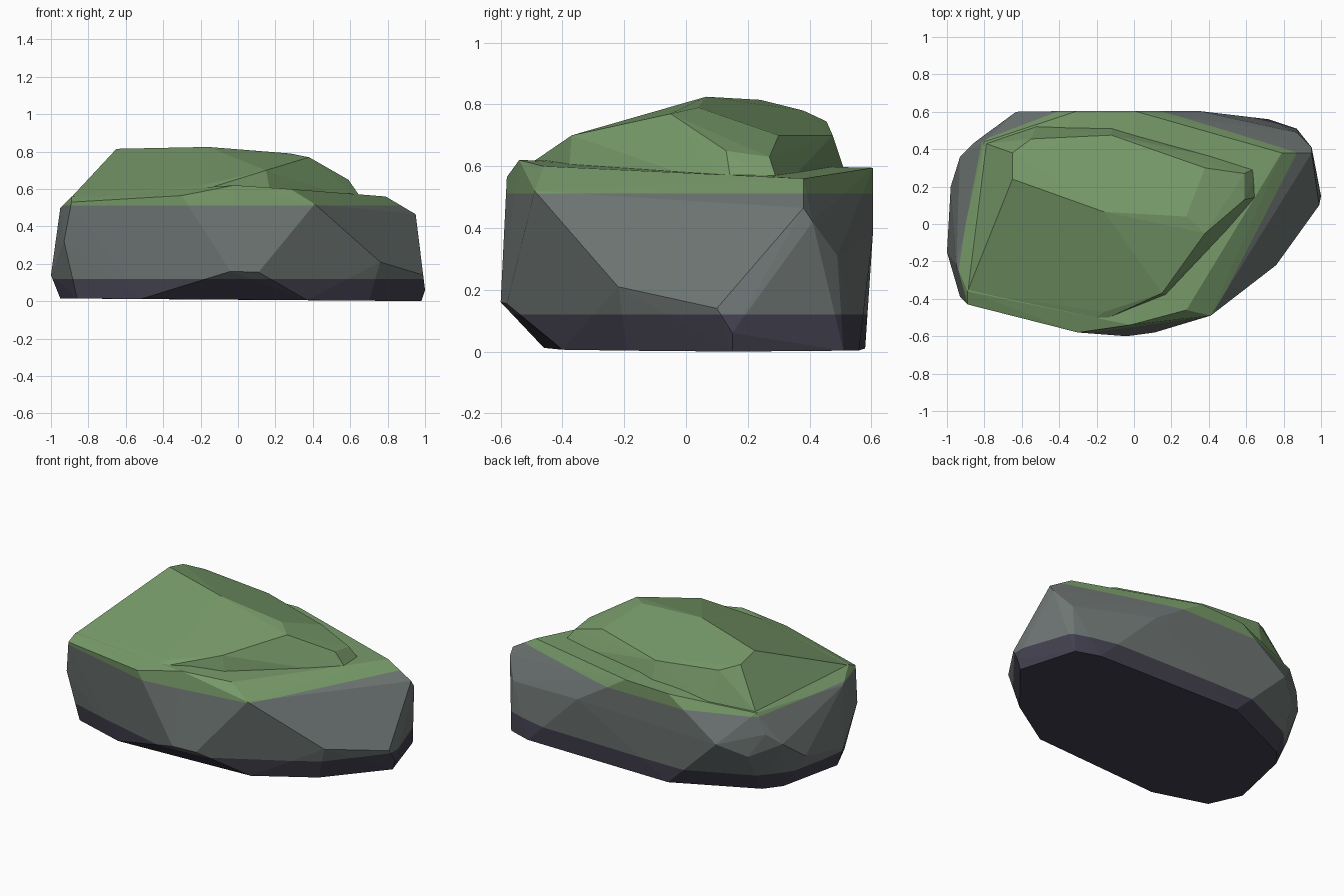
import bpy, bmesh, math

if "Cube" in bpy.data.objects:
    bpy.data.objects.remove(bpy.data.objects["Cube"])

MOSS_LINE, BASE_LINE = 0.512, 0.12


def hull(name, points):
    """Faceted convex stone through a few corner points."""
    bm = bmesh.new()
    for p in points:
        bm.verts.new(p)
    out = bmesh.ops.convex_hull(bm, input=bm.verts)
    loose = {g for g in out["geom_interior"] + out["geom_unused"]
             if isinstance(g, bmesh.types.BMVert)}
    bmesh.ops.delete(bm, geom=list(loose), context="VERTS")
    bmesh.ops.recalc_face_normals(bm, faces=bm.faces)
    me = bpy.data.meshes.new(name)
    bm.to_mesh(me)
    bm.free()
    ob = bpy.data.objects.new(name, me)
    bpy.context.collection.objects.link(ob)
    return ob


def material(name, rgb):
    m = bpy.data.materials.new(name)
    m.diffuse_color = (*rgb, 1)
    m.use_nodes = True
    m.node_tree.nodes["Principled BSDF"].inputs["Base Color"].default_value = m.diffuse_color
    return m


# Main boulder: ground outline, widest corners, ledge corners
boulder = hull("boulder", [
    (-.95, -.16, .015), (-.86, -.36, .015), (-.52, -.46, .012), (.37, -.40, .006),
    (.70, -.19, .003), (.98, .15, 0), (.87, .51, .003), (.72, .56, .004),
    (-.28, .58, .01), (-.78, .35, .014), (-.86, .25, .015),
    (-.04, -.60, .16), (.11, -.58, .155), (.76, -.22, .21), (.99, .10, .14),
    (1.0, .15, .06), (.95, .38, .465), (.95, .41, .42), (.87, .49, .31),
    (.34, .605, .38), (-.63, .60, .35), (-.78, .49, .27), (-.86, .43, .41),
    (-.93, .36, .34), (-.98, .20, .22), (-1.0, -.15, .14), (-.93, -.39, .32),
    (-.95, -.22, .50), (-.89, -.43, .53), (-.89, -.36, .56), (-.30, -.58, .565),
    (-.02, -.54, .62), (.28, -.46, .60), (.41, -.49, .52), (.79, .38, .56),
    (0, .605, .595), (-.30, .605, .585), (-.80, .44, .535)])

# Raised crown with a steep step down to the ledge
crown = hull("crown", [
    (-.65, .24, .815), (-.16, .065, .825), (.28, .04, .79), (.38, -.05, .77),
    (.15, -.37, .70), (-.16, -.47, .628), (-.30, -.575, .56), (-.885, -.425, .528),
    (-.89, -.36, .557), (-.65, .38, .78), (-.55, .455, .745), (-.12, .475, .70),
    (.38, .30, .70), (.59, .13, .65), (.59, .27, .63),
    (.19, -.385, .50), (.68, .15, .52), (.67, .305, .52),
    (-.12, .525, .55), (-.52, .525, .55), (-.72, .43, .60), (-.79, .43, .535)])

# Join into one stone
mod = boulder.modifiers.new("join", "BOOLEAN")
mod.operation, mod.solver, mod.object = "UNION", "EXACT", crown
bpy.context.view_layer.objects.active = boulder
bpy.ops.object.modifier_apply(modifier=mod.name)
bpy.data.objects.remove(crown)
boulder.name = "mossy_rock"

# Colour bands by height
boulder.data.materials.clear()
for m in (material("dark base", (.056, .052, .078)),
          material("grey stone", (.156, .181, .175)),
          material("green moss", (.188, .328, .144))):
    boulder.data.materials.append(m)
bm = bmesh.new()
bm.from_mesh(boulder.data)
bmesh.ops.dissolve_limit(bm, angle_limit=math.radians(1), verts=bm.verts, edges=bm.edges)
for z in (BASE_LINE, MOSS_LINE):
    bmesh.ops.bisect_plane(bm, geom=bm.verts[:] + bm.edges[:] + bm.faces[:],
                           plane_co=(0, 0, z), plane_no=(0, 0, 1))
for f in bm.faces:
    z = f.calc_center_median().z
    f.material_index = (z > BASE_LINE) + (z > MOSS_LINE)
    f.smooth = False
bm.to_mesh(boulder.data)
bm.free()
